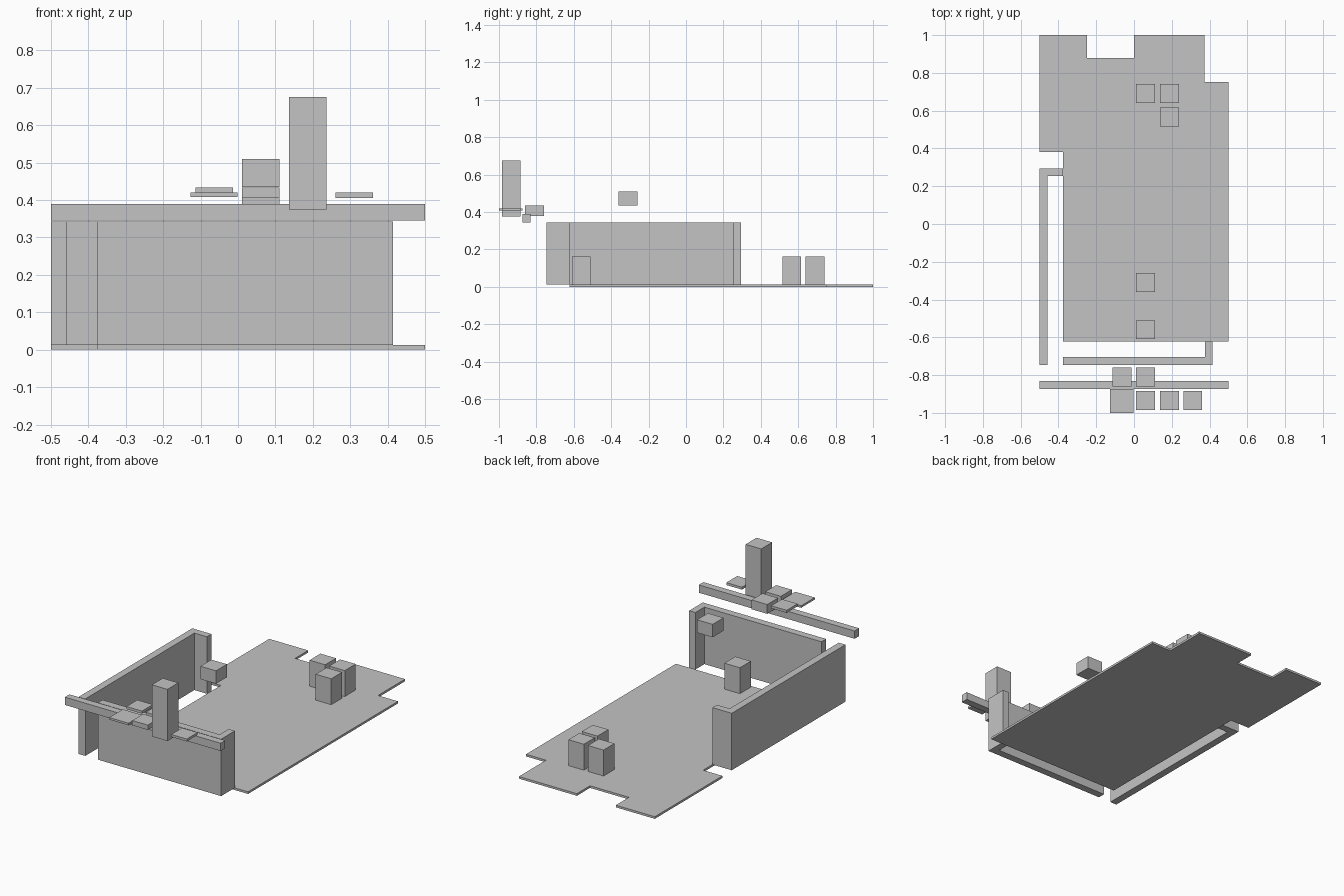
import bpy
import bmesh

if "Cube" in bpy.data.objects:
    bpy.data.objects.remove(bpy.data.objects["Cube"])

grey = bpy.data.materials.new("light_grey")
grey.diffuse_color = (0.55, 0.55, 0.55, 1)
grey.use_nodes = True
grey.node_tree.nodes["Principled BSDF"].inputs["Base Color"].default_value = grey.diffuse_color


def extrude_outline(name, outline, z0, z1):
    """Solid with a flat outline, raised from z0 to z1."""
    bm = bmesh.new()
    face = bm.faces.new([bm.verts.new((x, y, z0)) for x, y in outline])
    top = bmesh.ops.extrude_face_region(bm, geom=[face])["geom"]
    verts = [v for v in top if isinstance(v, bmesh.types.BMVert)]
    bmesh.ops.translate(bm, verts=verts, vec=(0, 0, z1 - z0))
    bmesh.ops.recalc_face_normals(bm, faces=bm.faces)
    mesh = bpy.data.meshes.new(name)
    bm.to_mesh(mesh)
    bm.free()
    mesh.materials.append(grey)
    obj = bpy.data.objects.new(name, mesh)
    bpy.context.collection.objects.link(obj)
    return obj


def block(name, x, y, sx, sy, z0, z1):
    """Box given by its centre in plan, its size and its height range."""
    hx, hy = sx / 2, sy / 2
    extrude_outline(name, [(x - hx, y - hy), (x + hx, y - hy),
                           (x + hx, y + hy), (x - hx, y + hy)], z0, z1)


FLOOR = 0.0125
WALL_TOP = 0.343

# Notched floor slab
extrude_outline("floor", [
    (-0.5, 1), (-0.25, 1), (-0.25, 0.88), (0, 0.88), (0, 1), (0.372, 1),
    (0.372, 0.752), (0.5, 0.752), (0.5, -0.622), (-0.376, -0.622),
    (-0.376, 0.38), (-0.5, 0.38)], 0, FLOOR)

# L-shaped walls
extrude_outline("left_wall", [
    (-0.5, -0.747), (-0.457, -0.747), (-0.457, 0.253), (-0.376, 0.253),
    (-0.376, 0.295), (-0.5, 0.295)], FLOOR, WALL_TOP)
extrude_outline("front_wall", [
    (-0.376, -0.747), (0.415, -0.747), (0.415, -0.622), (0.375, -0.622),
    (0.375, -0.704), (-0.376, -0.704)], FLOOR, WALL_TOP)

# Long rail in front
block("rail", 0, -0.852, 1.0, 0.042, 0.345, 0.39)

# Blocks standing on the floor
for i, (x, y) in enumerate([(0.061, 0.69), (0.187, 0.69), (0.187, 0.566), (0.061, -0.56)]):
    block(f"floor_block_{i + 1}", x, y, 0.1, 0.1, FLOOR, 0.163)

# Raised block, tower and small plates
block("raised_block", 0.061, -0.31, 0.1, 0.1, 0.435, 0.51)
block("tower", 0.187, -0.935, 0.1, 0.1, 0.375, 0.675)
block("rear_small_block", 0.061, -0.81, 0.1, 0.1, 0.38, 0.434)
block("front_small_block", 0.061, -0.935, 0.1, 0.1, 0.406, 0.434)
block("rear_plate", -0.064, -0.81, 0.1, 0.1, 0.419, 0.434)
block("wide_plate", -0.064, -0.937, 0.125, 0.125, 0.408, 0.42)
block("right_plate", 0.311, -0.935, 0.1, 0.1, 0.406, 0.42)
